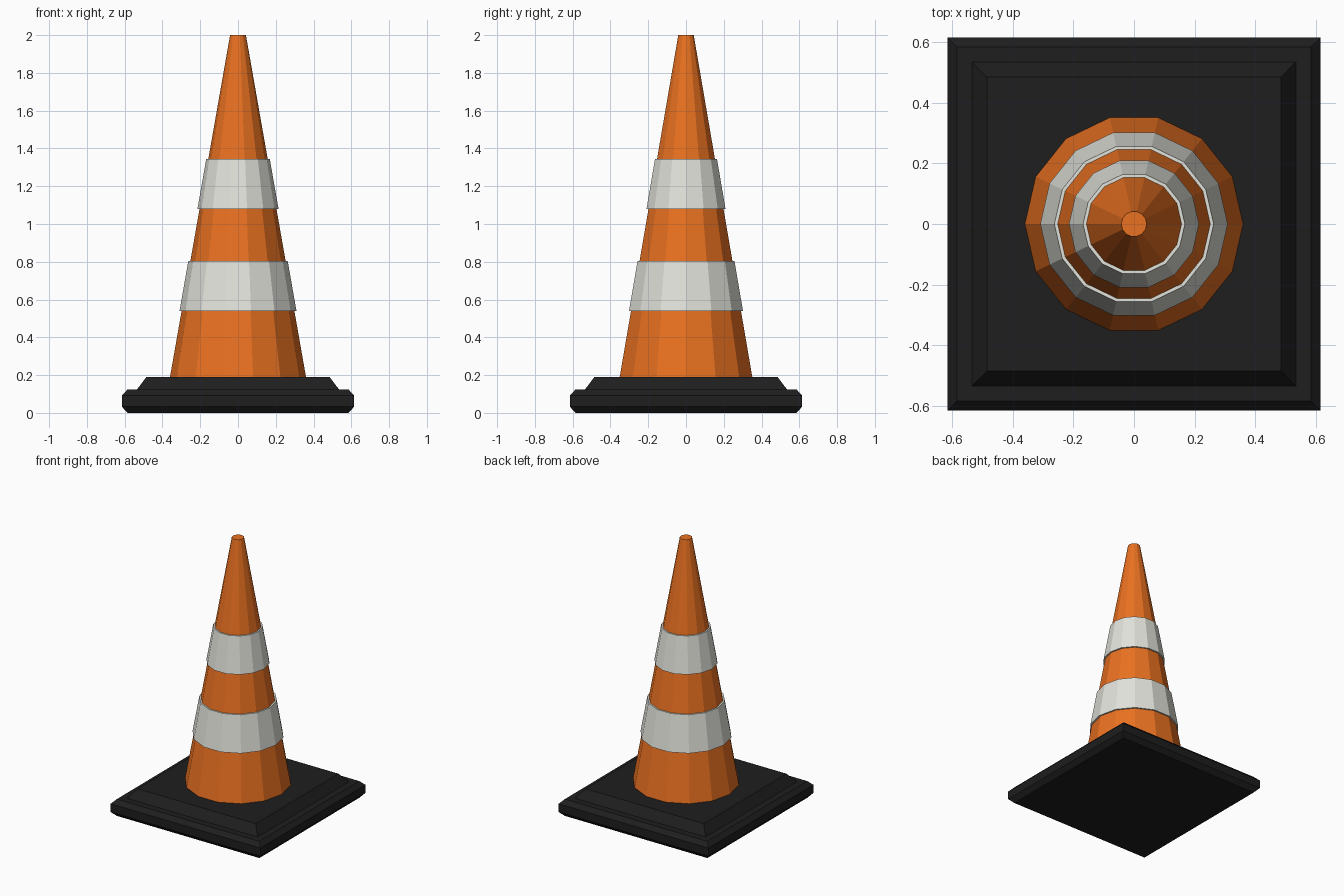
import bpy, bmesh
from math import cos, sin, tau, pi, sqrt

if "Cube" in bpy.data.objects:
    bpy.data.objects.remove(bpy.data.objects["Cube"])


def material(name, rgb):
    m = bpy.data.materials.new(name)
    m.diffuse_color = (*rgb, 1)
    m.use_nodes = True
    m.node_tree.nodes["Principled BSDF"].inputs["Base Color"].default_value = m.diffuse_color
    return m


def lathe(name, profile, sides, mat, start=0.0, ring=False):
    """Loft n-sided loops through (radius, z) points; cap the ends or close into a ring."""
    bm = bmesh.new()
    loops = [[bm.verts.new((r * cos(start + tau * i / sides),
                            r * sin(start + tau * i / sides), z))
              for i in range(sides)] for r, z in profile]
    pairs = list(zip(loops, loops[1:]))
    if ring:
        pairs.append((loops[-1], loops[0]))
    else:
        bm.faces.new(loops[0][::-1])
        bm.faces.new(loops[-1])
    for a, b in pairs:
        for i in range(sides):
            j = (i + 1) % sides
            bm.faces.new((a[i], a[j], b[j], b[i]))
    bmesh.ops.recalc_face_normals(bm, faces=bm.faces)
    mesh = bpy.data.meshes.new(name)
    bm.to_mesh(mesh)
    bm.free()
    mesh.materials.append(mat)
    obj = bpy.data.objects.new(name, mesh)
    bpy.context.collection.objects.link(obj)
    return obj


orange = material("orange", (0.82, 0.165, 0.015))
white = material("white", (0.76, 0.76, 0.71))
black = material("black", (0.013, 0.013, 0.014))

SIDES = 14
BOTTOM, TOP = 0.19, 2.0
R_BOTTOM, R_TOP = 0.36, 0.042


def cone_radius(z):
    return R_BOTTOM + (R_TOP - R_BOTTOM) * (z - BOTTOM) / (TOP - BOTTOM)


# Square rubber base: chamfered slab with a raised, sloped step
half_widths = [(0.585, 0), (0.615, 0.033), (0.615, 0.093), (0.585, 0.124),
               (0.535, 0.124), (0.485, BOTTOM)]
lathe("base", [(h * sqrt(2), z) for h, z in half_widths], 4, black, start=pi / 4)

# Cone body
lathe("cone", [(R_BOTTOM, BOTTOM), (R_TOP, TOP)], SIDES, orange)

# Reflective sleeves standing slightly proud of the cone
for name, z0, z1 in (("lower_band", 0.54, 0.805), ("upper_band", 1.08, 1.345)):
    r0, r1 = cone_radius(z0), cone_radius(z1)
    lathe(name, [(r0 - 0.003, z0), (r0 + 0.011, z0), (r1 + 0.011, z1), (r1 - 0.003, z1)],
          SIDES, white, ring=True)
